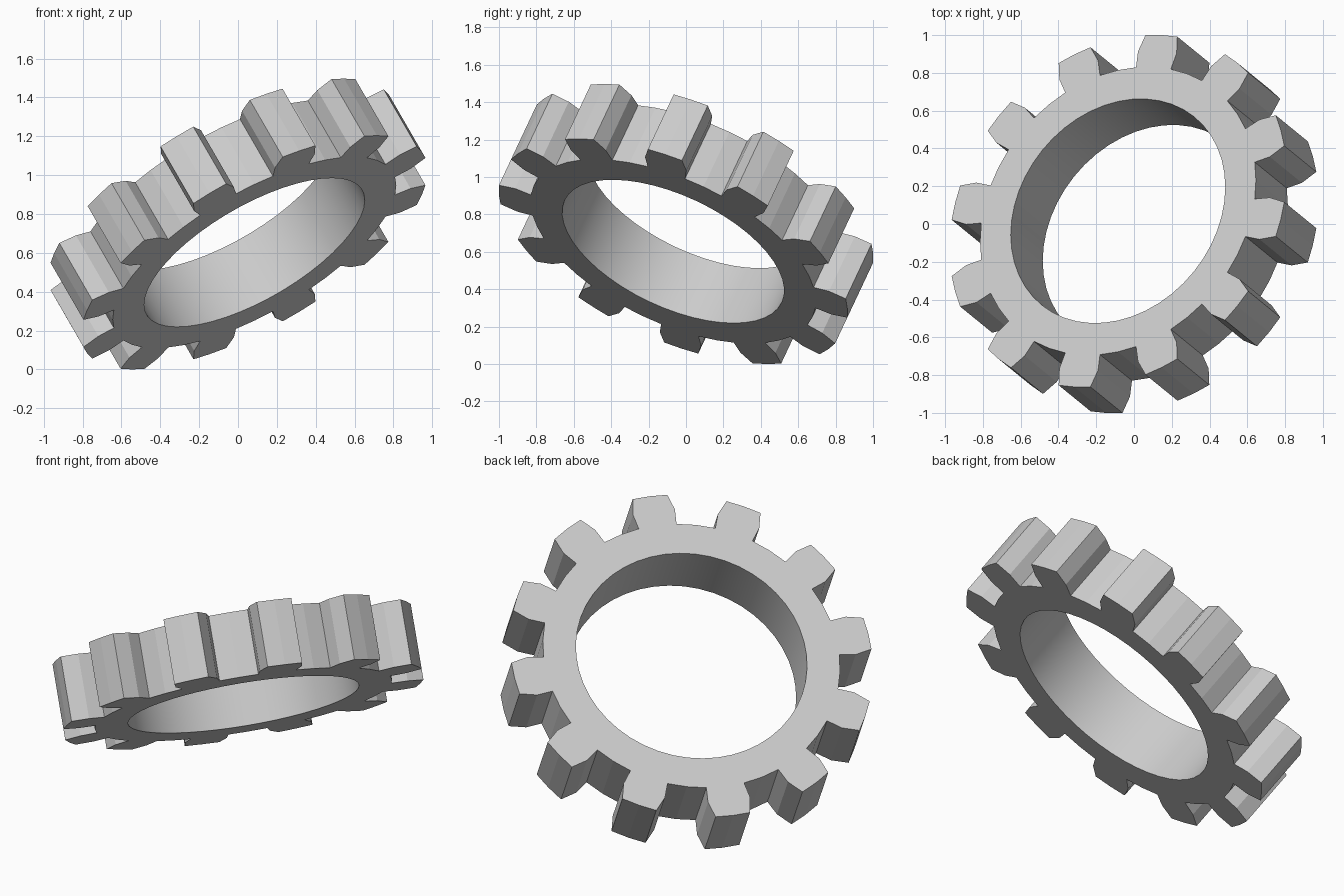
import bpy, bmesh
from math import sin, cos, radians
from mathutils import Matrix, Vector

if "Cube" in bpy.data.objects:
    bpy.data.objects.remove(bpy.data.objects["Cube"])

TEETH = 12
TIP, PITCH, ROOT, BORE = 1.007, 0.915, 0.824, 0.641
HALF = 0.183
PHASE = 0.4

# Tilted frame: gear axis n, level direction a in the gear plane
n = Vector((-0.463, 0.377, 0.801)).normalized()
a = Vector((0.63, 0.775, 0.0))
a = (a - n * a.dot(n)).normalized()
b = n.cross(a)
tilt = Matrix((a, b, n)).transposed()


def polar(r, deg, h):
    t = radians(deg)
    return tilt @ Vector((r * cos(t), r * sin(t), h))


# One tooth pitch of the outline (radius, angle) and of the bore
tooth = [(ROOT, -15), (ROOT, -7.5), (PITCH, -7.5), (TIP, -5.6), (TIP, 0),
         (TIP, 5.6), (PITCH, 7.5), (ROOT, 7.5), (ROOT, 15)]
bore = [(BORE, d) for d in (15, 7.5, 0, -7.5, -15)]
sector = tooth + bore

bm = bmesh.new()
for k in range(TEETH):
    off = k * 360 / TEETH + PHASE
    low = [bm.verts.new(polar(r, d + off, -HALF)) for r, d in sector]
    top = [bm.verts.new(polar(r, d + off, HALF)) for r, d in sector]
    bm.faces.new(top)
    bm.faces.new(low[::-1])
    # Walls, skipping the two radial joins between sectors
    for i in range(len(sector) - 1):
        if i == len(tooth) - 1:
            continue
        f = bm.faces.new((low[i], low[i + 1], top[i + 1], top[i]))
        f.smooth = i >= len(tooth)  # round bore is smooth
bmesh.ops.remove_doubles(bm, verts=bm.verts, dist=1e-4)
bmesh.ops.recalc_face_normals(bm, faces=bm.faces)

# Stand the gear on the ground, centred
lo = [min(v.co[i] for v in bm.verts) for i in range(3)]
hi = [max(v.co[i] for v in bm.verts) for i in range(3)]
bmesh.ops.translate(bm, verts=bm.verts,
                    vec=(-(lo[0] + hi[0]) / 2, -(lo[1] + hi[1]) / 2, -lo[2]))

mesh = bpy.data.meshes.new("gear_ring")
bm.to_mesh(mesh)
bm.free()
bpy.context.collection.objects.link(bpy.data.objects.new("gear_ring", mesh))
